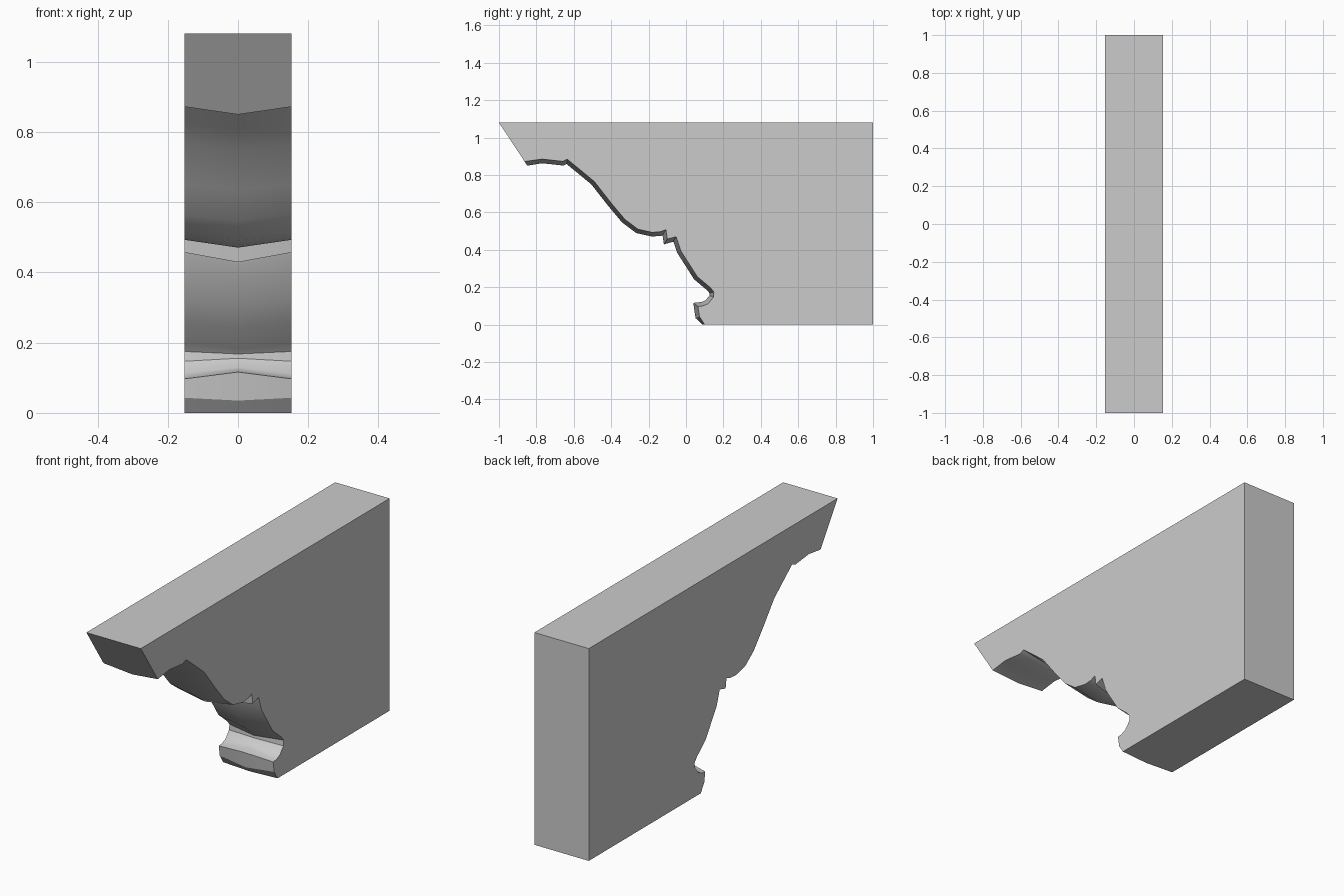
import bpy
import bmesh
import math
from mathutils import Vector

cube = bpy.data.objects.get("Cube")
if cube:
    bpy.data.objects.remove(cube, do_unlink=True)

HALF_WIDTH = 0.153
HEIGHT = 1.08
RIDGE = 0.022  # how far the carved edge swells out at the middle


def make_material(name, colour):
    mat = bpy.data.materials.new(name)
    mat.use_nodes = True
    mat.diffuse_color = colour
    mat.node_tree.nodes["Principled BSDF"].inputs["Base Color"].default_value = colour
    return mat


# Carved moulding at the side faces, from the nose down to the foot (y, z)
carved = [Vector(p) for p in (
    (-.863, .872), (-.77, .885), (-.66, .873), (-.635, .884),
    (-.56, .823), (-.49, .765), (-.4, .65), (-.327, .563), (-.257, .51),
    (-.18, .493), (-.135, .497), (-.107, .508), (-.1, .457), (-.053, .47),
    (-.028, .395), (.02, .32), (.06, .257), (.13, .198), (.149, .175),
    (.147, .147), (.118, .112), (.09, .1), (.064, .097), (.072, .043), (.1, 0))]


def normal(a, b):
    d = (b - a).normalized()
    return Vector((d.y, -d.x))


def swell(points, amount):
    """Offset a path outward with mitred corners."""
    result = []
    for a, p, b in zip(points, points[1:], points[2:]):
        n, m = normal(a, p), normal(p, b)
        result.append(p + (n + m) * amount / (1 + n.dot(m)))
    return result


# The nose face and the foot stay flat, so their ridge points slide along them
nose_top = Vector((-1, HEIGHT))
nose_ridge = carved[0] + (carved[0] - nose_top).normalized() * RIDGE * 1.2
foot_ridge = carved[-1] - Vector((RIDGE / 2, 0))
ridge = [nose_ridge] + swell(carved, RIDGE) + [foot_ridge]

back = [Vector((1, 0)), Vector((1, HEIGHT)), nose_top]

# Join the side, middle and side sections into one solid
bm = bmesh.new()
sections = []
for x, path in ((-HALF_WIDTH, carved), (0, ridge), (HALF_WIDTH, carved)):
    sections.append([bm.verts.new((x, p.x, p.y)) for p in path + back])
for left, right in zip(sections, sections[1:]):
    for i in range(len(left)):
        j = (i + 1) % len(left)
        bm.faces.new((left[i], left[j], right[j], right[i]))
bm.faces.new(sections[0])
bm.faces.new(sections[-1])
bmesh.ops.recalc_face_normals(bm, faces=bm.faces)

mesh = bpy.data.meshes.new("carved_bracket")
bm.to_mesh(mesh)
bm.free()
bracket = bpy.data.objects.new("carved_bracket", mesh)
bpy.context.collection.objects.link(bracket)
mesh.materials.append(make_material("light grey", (0.6, 0.6, 0.6, 1)))

# Soft curves, crisp arrises
bpy.ops.object.select_all(action="DESELECT")
bracket.select_set(True)
bpy.context.view_layer.objects.active = bracket
bpy.ops.object.shade_smooth_by_angle(angle=math.radians(30))
